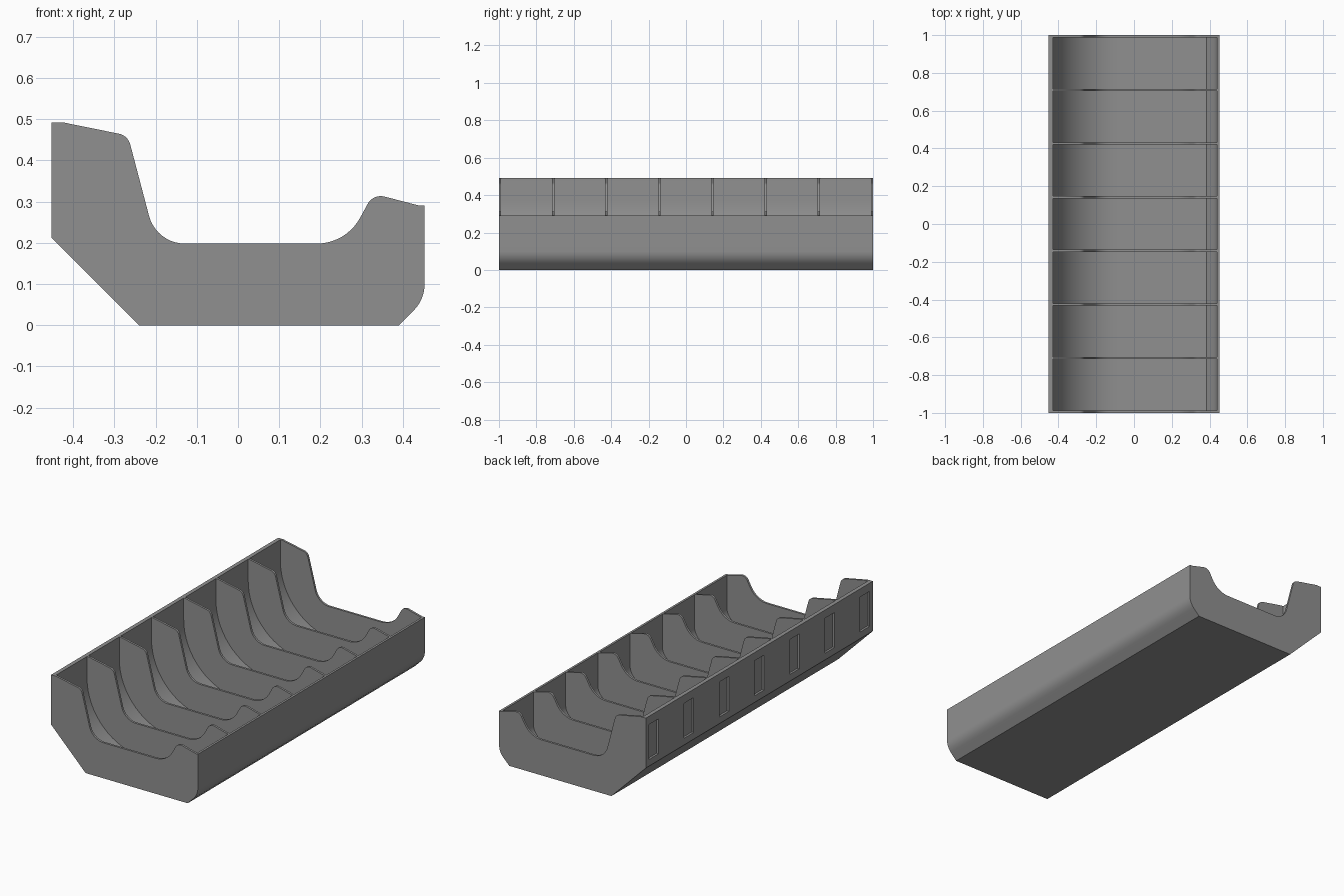
import bpy, math

if "Cube" in bpy.data.objects:
    bpy.data.objects.remove(bpy.data.objects["Cube"])

LENGTH = 2.0
POCKETS = 7
DIVIDER = 0.012
PITCH = (LENGTH - DIVIDER) / POCKETS

grey = bpy.data.materials.new("mid grey")
grey.diffuse_color = (0.28, 0.28, 0.28, 1)
grey.use_nodes = True
grey.node_tree.nodes["Principled BSDF"].inputs["Base Color"].default_value = grey.diffuse_color


def rounded(points, steps=10):
    """Closed (x, z) outline; a third value on a point is its fillet radius."""
    out = []
    n = len(points)
    for i, p in enumerate(points):
        if len(p) == 2:
            out.append(p)
            continue
        (x, z, r), a, b = p, points[i - 1], points[(i + 1) % n]
        ux, uz = a[0] - x, a[1] - z
        vx, vz = b[0] - x, b[1] - z
        lu, lv = math.hypot(ux, uz), math.hypot(vx, vz)
        ux, uz, vx, vz = ux / lu, uz / lu, vx / lv, vz / lv
        half = math.acos(ux * vx + uz * vz) / 2
        t = r / math.tan(half)
        d = r / math.sin(half)
        bx, bz = ux + vx, uz + vz
        lb = math.hypot(bx, bz)
        cx, cz = x + bx / lb * d, z + bz / lb * d
        a0 = math.atan2(z + uz * t - cz, x + ux * t - cx)
        a1 = math.atan2(z + vz * t - cz, x + vx * t - cx)
        sweep = (a1 - a0 + math.pi) % (2 * math.pi) - math.pi
        for k in range(steps + 1):
            ang = a0 + sweep * k / steps
            out.append((cx + r * math.cos(ang), cz + r * math.sin(ang)))
    return out


def extrude(name, outline, y0, y1):
    """Solid prism from a counter-clockwise (x, z) outline."""
    n = len(outline)
    verts = [(x, y, z) for y in (y0, y1) for x, z in outline]
    faces = [list(range(n)), list(range(2 * n - 1, n - 1, -1))]
    faces += [[i, i + n, (i + 1) % n + n, (i + 1) % n] for i in range(n)]
    mesh = bpy.data.meshes.new(name)
    mesh.from_pydata(verts, [], faces)
    mesh.materials.append(grey)
    obj = bpy.data.objects.new(name, mesh)
    bpy.context.collection.objects.link(obj)
    return obj


# Tray body: the full end outline, chamfered below and scooped on top
body_outline = rounded([
    (-0.4525, 0.213), (-0.24, 0.0), (0.39, 0.0),
    (0.4525, 0.0625, 0.09), (0.4525, 0.29), (0.44, 0.29),
    (0.328, 0.319, 0.036), (0.262, 0.198, 0.12),
    (-0.198, 0.198, 0.09), (-0.267, 0.46, 0.035),
    (-0.42, 0.491), (-0.4525, 0.491)])
tray = extrude("tray", body_outline, -LENGTH / 2, LENGTH / 2)

# Pocket outline: large scoop at the tall wall, small round at the low wall
pocket_outline = rounded([
    (-0.43, 0.02, 0.35), (0.383, 0.02),
    (0.44, 0.077, 0.08), (0.44, 0.6), (-0.43, 0.6)], 16)

cutters = []
for i in range(POCKETS):
    y = -LENGTH / 2 + DIVIDER + i * PITCH
    cutters.append(extrude("pocket_cutter", pocket_outline, y, y + PITCH - DIVIDER))
    # Shallow upright recess in the outside of the tall wall
    c = (i - (POCKETS - 1) / 2) * 0.31
    slot = [(-0.5, 0.25), (-0.4405, 0.25), (-0.4405, 0.445), (-0.5, 0.445)]
    cutters.append(extrude("slot_cutter", slot, c - 0.042, c + 0.042))

bpy.context.view_layer.objects.active = tray
tray.select_set(True)
for cutter in cutters:
    cutter.hide_render = True
    mod = tray.modifiers.new("cut", 'BOOLEAN')
    mod.operation = 'DIFFERENCE'
    mod.solver = 'EXACT'
    mod.object = cutter
    bpy.ops.object.modifier_apply(modifier=mod.name)
for cutter in cutters:
    bpy.data.objects.remove(cutter)

bpy.ops.object.shade_smooth_by_angle(angle=math.radians(30))
